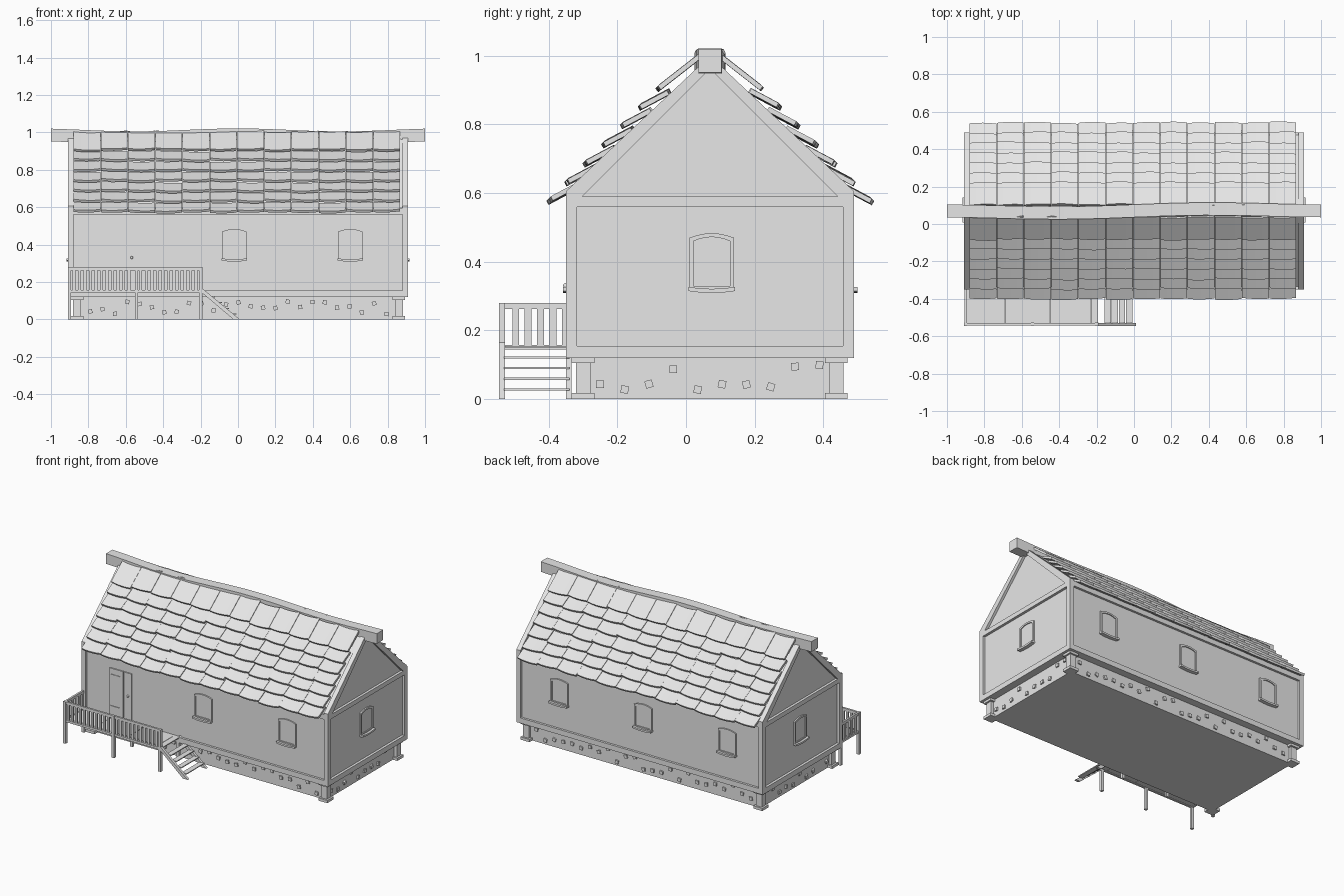
import bpy, bmesh, math, random
from mathutils import Matrix, Vector

random.seed(4)
if "Cube" in bpy.data.objects:
    bpy.data.objects.remove(bpy.data.objects["Cube"])

grey = bpy.data.materials.new("plain_grey")
grey.use_nodes = True
grey.diffuse_color = (0.8, 0.8, 0.8, 1)
grey.node_tree.nodes["Principled BSDF"].inputs["Base Color"].default_value = (0.8, 0.8, 0.8, 1)

MID = 0.07                      # y of the ridge
FRONT, BACK, END = -0.35, 0.49, 0.91


def finish(name, bm, matrix=None):
    bmesh.ops.recalc_face_normals(bm, faces=bm.faces)
    mesh = bpy.data.meshes.new(name)
    bm.to_mesh(mesh)
    bm.free()
    mesh.materials.append(grey)
    obj = bpy.data.objects.new(name, mesh)
    bpy.context.collection.objects.link(obj)
    if matrix:
        obj.matrix_world = matrix
    return obj


def box(bm, x, y, z, spin=None):
    size = Matrix.Diagonal((x[1] - x[0], y[1] - y[0], z[1] - z[0], 1))
    centre = Matrix.Translation((sum(x) / 2, sum(y) / 2, sum(z) / 2))
    bmesh.ops.create_cube(bm, size=1, matrix=centre @ (spin or Matrix()) @ size)


def loft(bm, rings, capped=True):
    """Skin a row of closed rings of points."""
    loops = [[bm.verts.new(p) for p in ring] for ring in rings]
    n = len(loops[0])
    for a, b in zip(loops, loops[1:]):
        for i in range(n):
            j = (i + 1) % n
            bm.faces.new((a[i], a[j], b[j], b[i]))
    if capped:
        bm.faces.new(loops[0])
        bm.faces.new(loops[-1])


def along_x(bm, pts, a, b):
    loft(bm, [[(x, y, z) for y, z in pts] for x in (a, b)])


def along_y(bm, pts, a, b):
    loft(bm, [[(x, y, z) for x, z in pts] for y in (a, b)])


# House body: walls and roof bed in one solid
bm = bmesh.new()
along_x(bm, [(-0.335, 0.13), (0.475, 0.13), (0.475, 0.595), (MID, 0.995), (-0.335, 0.595)], -0.893, 0.893)
finish("house_body", bm)

# Timber frame: corner posts, sills, wall plates and rafters
bm = bmesh.new()
for y in ((FRONT, FRONT + 0.032), (BACK - 0.032, BACK)):
    for x in ((-END, -0.88), (0.88, END)):
        box(bm, x, y, (0.12, 0.6))
    box(bm, (-0.88, 0.88), y, (0.12, 0.155))
    box(bm, (-0.88, 0.88), y, (0.562, 0.595))
for x in ((-END, -0.88), (0.88, END)):
    box(bm, x, (-0.32, 0.46), (0.12, 0.155))
    box(bm, x, (-0.32, 0.46), (0.56, 0.59))
    for s in (-1, 1):
        rafter = [(0.42, 0.59), (0.42, 0.605), (0, 1.0), (0, 0.962), (0.373, 0.59)]
        along_x(bm, [(MID + s * d, z) for d, z in rafter], *x)
box(bm, (-0.9, 0.9), (-0.34, 0.48), (0.12, 0.135))
finish("timber_frame", bm)

# Foundation with scattered stones
bm = bmesh.new()
box(bm, (-0.86, 0.86), (-0.3, 0.44), (0, 0.125))
finish("foundation", bm)

bm = bmesh.new()


def stone(x, y, axis):
    r = 0.011
    z = random.uniform(0.025, 0.1)
    spin = Matrix.Rotation(random.uniform(-0.35, 0.35), 4, axis)
    box(bm, (x - r, x + r), (y - r, y + r), (z - r, z + r), spin)


for y in (-0.298, 0.438):
    for i in range(25):
        stone(-0.79 + i * 0.066, y, 'Y')
for x in (-0.858, 0.858):
    for i in range(10):
        stone(x, -0.25 + i * 0.071, 'X')
finish("foundation_stones", bm)

# Corner pillars with base and cap
bm = bmesh.new()
for x in (-0.86, 0.86):
    for y in (-0.3, 0.438):
        for r, z in ((0.033, (0, 0.018)), (0.021, (0.01, 0.11)), (0.033, (0.105, 0.122))):
            box(bm, (x - r, x + r), (y - r, y + r), z)
finish("corner_pillars", bm)

# Roof tiles: tilted, slightly sagging slabs with ragged lower edges
bm = bmesh.new()
ROWS, COLS, WIDTH = 7, 12, 0.1457
for s in (-1, 1):
    for row in range(ROWS):
        last = row == ROWS - 1
        tilt = math.radians(38 if last else 28)
        length = 0.15 if last else 0.09
        for col in range(COLS):
            x0 = -0.88 + col * WIDTH
            lift, skew = random.uniform(-0.004, 0.004), random.uniform(-0.005, 0.005)
            rings = []
            for k in range(5):
                t = k / 4
                x = x0 + 0.001 + t * (WIDTH - 0.002)
                wave = lift + skew * (t - 0.5) + 0.004 * (2 * t - 1) ** 2
                tip = Vector((0.468 - 0.0535 * row - wave, 0.568 + 0.055 * row + wave))
                run = Vector((-math.cos(tilt), math.sin(tilt))) * length
                up = Vector((math.sin(tilt), math.cos(tilt))) * 0.014
                ring = (tip, tip + run, tip + run + up, tip + up)
                rings.append([(x, MID + s * p.x, p.y) for p in ring])
            loft(bm, rings)
finish("roof_tiles", bm)

# Ridge beam, slightly crooked
bm = bmesh.new()
rings = []
for i in range(17):
    x = -1 + i / 8
    y = MID + 0.014 * math.sin(3 * x) * (1 - x * x)
    z = 0.979 + 0.008 * math.cos(5.7 * x)
    rings.append([(x, y + a * 0.034, z + b * 0.034) for a, b in ((-1, -1), (1, -1), (1, 1), (-1, 1))])
loft(bm, rings)
finish("ridge_beam", bm)


# Windows: arched frame, thin pane and sagging sill
def arch(half, low, high, rise):
    top = [(half * (1 - k / 3), high + rise * (1 - (1 - k / 3) ** 2)) for k in range(7)]
    return [(-half, low), (half, low)] + top


def window(name, place):
    bm = bmesh.new()
    outer, inner = arch(0.065, 0.318, 0.47, 0.013), arch(0.053, 0.33, 0.46, 0.012)
    path = [(outer, 0.005), (outer, -0.009), (inner, -0.009), (inner, 0.005)]
    loft(bm, [[(x, y, z) for x, z in pts] for pts, y in path], capped=False)
    along_y(bm, inner, 0.002, -0.003)
    us = [-0.068 + 0.034 * k for k in range(5)]
    sag = [(u, 0.309 + 1.2 * u * u) for u in us]
    along_y(bm, sag + [(u, z + 0.012) for u, z in reversed(sag)], 0.005, -0.024)
    finish(name, bm, place)


def turned(x, y, angle):
    return Matrix.Translation((x, y, 0)) @ Matrix.Rotation(math.radians(angle), 4, 'Z')


for i, x in enumerate((-0.64, -0.02, 0.6)):
    window(f"back_window_{i + 1}", turned(x, 0.475, 180))
    if i:
        window(f"front_window_{i}", turned(x, -0.335, 0))
window("left_end_window", turned(0.893, 0.075, 90))
window("right_end_window", turned(-0.893, 0.075, -90))

# Door: two leaves, hinge straps and a knob
bm = bmesh.new()
box(bm, (-0.71, -0.608), (-0.343, -0.33), (0.155, 0.48))
box(bm, (-0.603, -0.548), (-0.343, -0.33), (0.155, 0.48))
for z in (0.22, 0.43):
    box(bm, (-0.7, -0.63), (-0.347, -0.34), (z, z + 0.012))
finish("door", bm)
bm = bmesh.new()
bmesh.ops.create_uvsphere(bm, u_segments=10, v_segments=6, radius=0.008,
                          matrix=Matrix.Translation((-0.568, -0.35, 0.33)))
finish("door_knob", bm)

# Porch deck and its posts
bm = bmesh.new()
edges = (-0.905, -0.69, -0.45, -0.23, -0.19)
for a, b in zip(edges, edges[1:]):
    box(bm, (a, b - 0.002), (-0.54, -0.335), (0.148, 0.155))
finish("porch_deck", bm)

bm = bmesh.new()
for x in (-0.91, -0.552, -0.208):
    box(bm, (x, x + 0.018), (-0.545, -0.527), (0, 0.28))
    box(bm, (x, x + 0.018), (-0.35, -0.333), (0, 0.15))
finish("porch_posts", bm)

# Railing along the front and the right end
bm = bmesh.new()
for z in ((0.144, 0.158), (0.262, 0.28)):
    box(bm, (-0.91, -0.19), (-0.542, -0.529), z)
    box(bm, (-0.907, -0.894), (-0.54, -0.345), z)
for start in (-0.885, -0.528):
    for i in range(11):
        x = start + i * 0.0295
        box(bm, (x, x + 0.016), (-0.54, -0.531), (0.15, 0.27))
for i in range(5):
    y = -0.506 + i * 0.036
    box(bm, (-0.905, -0.896), (y, y + 0.02), (0.15, 0.27))
finish("porch_railing", bm)

# Open stairs
bm = bmesh.new()
for y in (-0.545, -0.35):
    along_y(bm, [(-0.19, 0.165), (-0.19, 0.14), (-0.025, 0), (0.01, 0)], y, y + 0.017)
for i in range(1, 5):
    x, z = -0.195 + i * 0.038, 0.155 - i * 0.031
    box(bm, (x, x + 0.034), (-0.53, -0.34), (z - 0.006, z))
finish("porch_stairs", bm)
